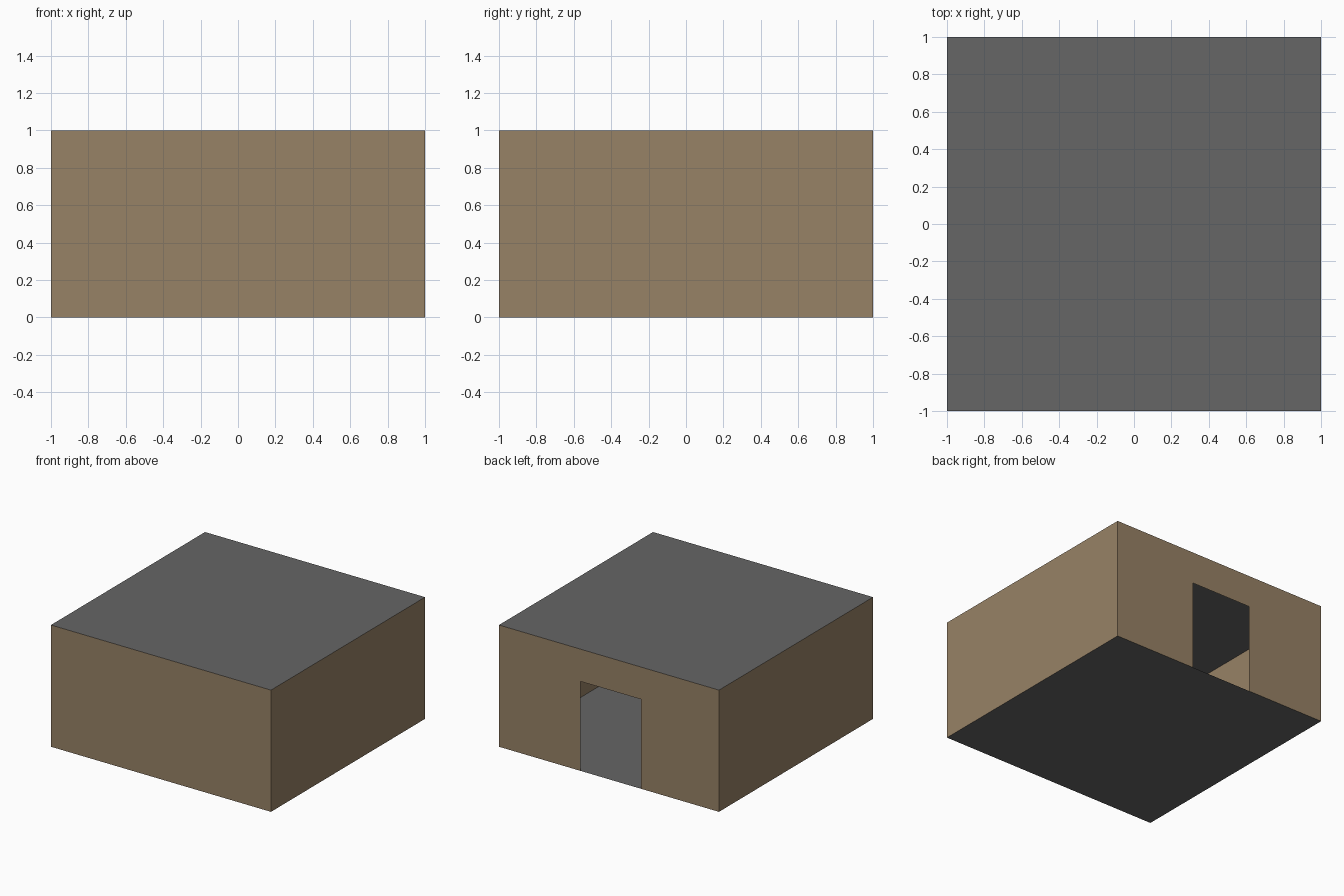
import bpy

if "Cube" in bpy.data.objects:
    bpy.data.objects.remove(bpy.data.objects["Cube"])


def make_material(name, rgb):
    m = bpy.data.materials.new(name)
    m.diffuse_color = (*rgb, 1.0)
    m.use_nodes = True
    m.node_tree.nodes["Principled BSDF"].inputs["Base Color"].default_value = m.diffuse_color
    return m


tan = make_material("tan wall", (0.31, 0.223, 0.133))
grey = make_material("dark grey", (0.133, 0.133, 0.133))


def sheet(name, points, material):
    """One flat, thin panel from its outline (outward winding)."""
    mesh = bpy.data.meshes.new(name)
    mesh.from_pydata(points, [], [range(len(points))])
    mesh.materials.append(material)
    obj = bpy.data.objects.new(name, mesh)
    bpy.context.collection.objects.link(obj)
    return obj


S, H = 1.0, 1.0                        # half width, wall height
DL, DR, DH = -0.29, 0.258, 0.735       # doorway left, right, height

# Plain walls
sheet("front_wall", [(-S, -S, 0), (S, -S, 0), (S, -S, H), (-S, -S, H)], tan)
sheet("right_wall", [(S, -S, 0), (S, S, 0), (S, S, H), (S, -S, H)], tan)
sheet("left_wall", [(-S, S, 0), (-S, -S, 0), (-S, -S, H), (-S, S, H)], tan)

# Back wall with an open doorway
outline = [(S, 0), (DR, 0), (DR, DH), (DL, DH), (DL, 0), (-S, 0), (-S, H), (S, H)]
sheet("back_wall", [(x, S, z) for x, z in outline], tan)

# Roof and floor
sheet("roof", [(-S, -S, H), (S, -S, H), (S, S, H), (-S, S, H)], grey)
sheet("floor", [(-S, S, 0), (S, S, 0), (S, -S, 0), (-S, -S, 0)], grey)
